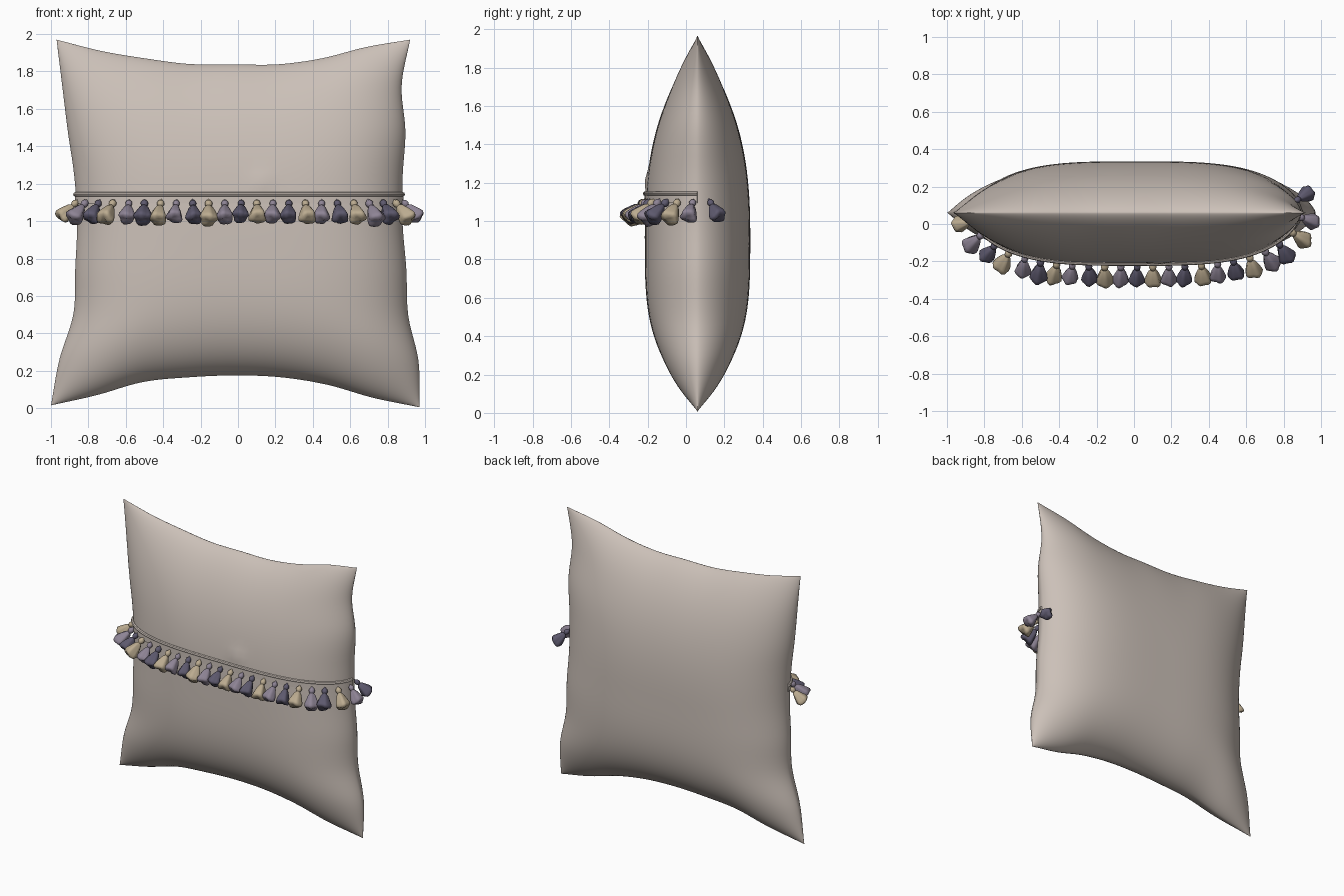
import bpy, bmesh, math, random
from mathutils import Vector, Matrix

random.seed(4)
if "Cube" in bpy.data.objects:
    bpy.data.objects.remove(bpy.data.objects["Cube"])


def material(name, rgb):
    m = bpy.data.materials.new(name)
    m.use_nodes = True
    m.diffuse_color = (*rgb, 1)
    m.node_tree.nodes["Principled BSDF"].inputs["Base Color"].default_value = (*rgb, 1)
    return m


linen = material("warm grey linen", (0.60, 0.53, 0.48))
threads = [material("beige thread", (0.50, 0.41, 0.28)),
           material("lavender thread", (0.27, 0.23, 0.30)),
           material("slate thread", (0.11, 0.10, 0.155))]


def finish(name, bm, mat, angle=60):
    bmesh.ops.recalc_face_normals(bm, faces=bm.faces)
    me = bpy.data.meshes.new(name)
    bm.to_mesh(me)
    bm.free()
    ob = bpy.data.objects.new(name, me)
    bpy.context.collection.objects.link(ob)
    me.materials.append(mat)
    bpy.ops.object.select_all(action="DESELECT")
    ob.select_set(True)
    bpy.context.view_layer.objects.active = ob
    bpy.ops.object.shade_smooth_by_angle(angle=math.radians(angle))
    return ob


# Outline of the cushion: evenly spaced offsets along each edge
TOP = [1.97, 1.91, 1.87, 1.84, 1.838, 1.838, 1.87, 1.93, 1.97]
BOTTOM = [0.015, 0.07, 0.14, 0.165, 0.175, 0.165, 0.125, 0.055, 0.005]
LEFT = [-1, -0.955, -0.88, -0.87, -0.86, -0.875, -0.91, -0.94, -0.97]
RIGHT = [0.97, 0.965, 0.91, 0.9, 0.88, 0.88, 0.895, 0.875, 0.92]
SEAM_Y = 0.06


def spline(vals, t):
    """Catmull-Rom through evenly spaced values."""
    f = min(max(t, 0), 1) * (len(vals) - 1)
    i = min(int(f), len(vals) - 2)
    f -= i
    b, c = vals[i], vals[i + 1]
    a = vals[i - 1] if i > 0 else 2 * b - c
    d = vals[i + 2] if i + 2 < len(vals) else 2 * c - b
    return b + f / 2 * (c - a + f * (2 * a - 5 * b + 4 * c - d + f * (3 * (b - c) + d - a)))


def surface(s, t, side):
    """Point on the cushion; side is -1 for the front and 1 for the back."""
    lo, hi = spline(BOTTOM, s), spline(TOP, s)
    le, ri = spline(LEFT, t), spline(RIGHT, t)
    x, z = le + (ri - le) * s, lo + (hi - lo) * t
    u = min(abs(2 * s - 1), 1)
    v = (t - 0.45) / (0.55 if t > 0.45 else 0.45)
    fu = max(0, 1 - u ** 3.5) ** 0.6
    fv = max(0, 1 - v ** 2.4) ** 0.7 if v > 0 else max(0, 1 - min(-v, 1) ** 3.5) ** 0.6
    y = 0.275 * fu * fv
    if side < 0:  # small pucker above the trim
        y += 0.012 * math.exp(-((x - 0.13) / 0.05) ** 2 - ((z - 1.21) / 0.05) ** 2)
    return Vector((x, SEAM_Y + side * y, z))


# Cushion: front and back sheets joined at the seam
N = 60
bm = bmesh.new()
ease = [(1 - math.cos(math.pi * i / N)) / 2 for i in range(N + 1)]
for side in (-1, 1):
    g = [[bm.verts.new(surface(s, t, side)) for t in ease] for s in ease]
    for i in range(N):
        for j in range(N):
            bm.faces.new((g[i][j], g[i + 1][j], g[i + 1][j + 1], g[i][j + 1]))
edge_verts = [v for v in bm.verts if v.is_boundary]
bmesh.ops.remove_doubles(bm, verts=edge_verts, dist=1e-5)
finish("cushion", bm, linen)


# Path of the trim across the front, running just past the right seam
def trim_point(q, z):
    s, side = (q, -1) if q <= 1 else (2 - q, 1)
    lo, hi = spline(BOTTOM, s), spline(TOP, s)
    return surface(s, (z - lo) / (hi - lo), side)


def trim_path(z, end):
    dense = [trim_point(end * (1 - math.cos(math.pi * i / 600)) / 2, z) for i in range(601)]
    lengths = [0]
    for a, b in zip(dense, dense[1:]):
        lengths.append(lengths[-1] + (b - a).length)
    return dense, lengths


def at_length(path, frac):
    dense, lengths = path
    want = frac * lengths[-1]
    k = min(range(len(dense)), key=lambda i: abs(lengths[i] - want))
    return dense[k].copy()


def frame(path, frac):
    """Position and outward horizontal direction on the path."""
    tan = at_length(path, min(frac + 0.02, 1)) - at_length(path, max(frac - 0.02, 0))
    return at_length(path, frac), Vector((tan.y, -tan.x, 0)).normalized()


def sweep(name, section, z_mid, steps=90):
    """Sweep a closed (outward, height) section along the trim."""
    path = trim_path(z_mid, 1.0)
    bm = bmesh.new()
    rings = []
    for i in range(steps + 1):
        p, n = frame(path, i / steps)
        rings.append([bm.verts.new((p.x + n.x * o, p.y + n.y * o, z_mid + h))
                      for o, h in section])
    m = len(section)
    for a, b in zip(rings, rings[1:]):
        for k in range(m):
            bm.faces.new((a[k], a[(k + 1) % m], b[(k + 1) % m], b[k]))
    bm.faces.new(rings[0])
    bm.faces.new(rings[-1])
    finish(name, bm, linen, 40)


def round_section(r, out):
    return [(out + r * math.cos(k * math.pi / 4), r * math.sin(k * math.pi / 4))
            for k in range(8)]


sweep("trim_tape", [(-0.012, -0.025), (0.006, -0.025), (0.006, 0.025), (-0.012, 0.025)], 1.12)
sweep("trim_cord", round_section(0.012, 0.003), 1.143)

# Tassels: lathed knob and flared, rippled skirt, as (radius, distance along axis)
PROFILE = [(0.004, -0.022), (0.007, -0.012), (0.016, -0.004), (0.02, 0.008), (0.017, 0.02),
           (0.012, 0.027), (0.022, 0.04), (0.033, 0.068), (0.043, 0.098), (0.046, 0.115),
           (0.039, 0.127), (0.018, 0.13)]
SEGMENTS = 18


def tassel(name, origin, axis, mat):
    bm = bmesh.new()
    phase = random.uniform(0, math.tau)
    size = random.uniform(0.92, 1.06)
    rings = []
    for r, h in PROFILE:
        ring = []
        for k in range(SEGMENTS):
            a = math.tau * k / SEGMENTS
            wave = 0.09 * math.cos(5 * a + phase) + 0.05 * math.sin(3 * a - phase)
            rr = r * (1 + wave) if h > 0.03 else r
            hh = h + (0.006 * math.sin(2 * a + phase) if h > 0.08 else 0)
            ring.append(bm.verts.new((rr * math.cos(a), rr * math.sin(a), hh)))
        rings.append(ring)
    for a, b in zip(rings, rings[1:]):
        for k in range(SEGMENTS):
            j = (k + 1) % SEGMENTS
            bm.faces.new((a[k], a[j], b[j], b[k]))
    bm.faces.new(rings[0])
    bm.faces.new(rings[-1])
    turn = axis.to_track_quat("Z", "Y").to_matrix().to_4x4()
    bm.transform(Matrix.Translation(origin) @ turn @ Matrix.Scale(size, 4))
    finish(name, bm, mat)


COUNT = 24
fringe = trim_path(1.1, 1.012)
for i in range(COUNT):
    p, n = frame(fringe, 0.02 + 0.98 * i / (COUNT - 1))
    drop = Vector((0, 0, -random.uniform(0.68, 0.85)))
    sway = Vector((-n.y, n.x, 0)) * random.uniform(-0.12, 0.12)
    tassel(f"tassel_{i + 1:02d}", p + n * 0.014, (n * 0.72 + drop + sway).normalized(),
           threads[i % 3])
